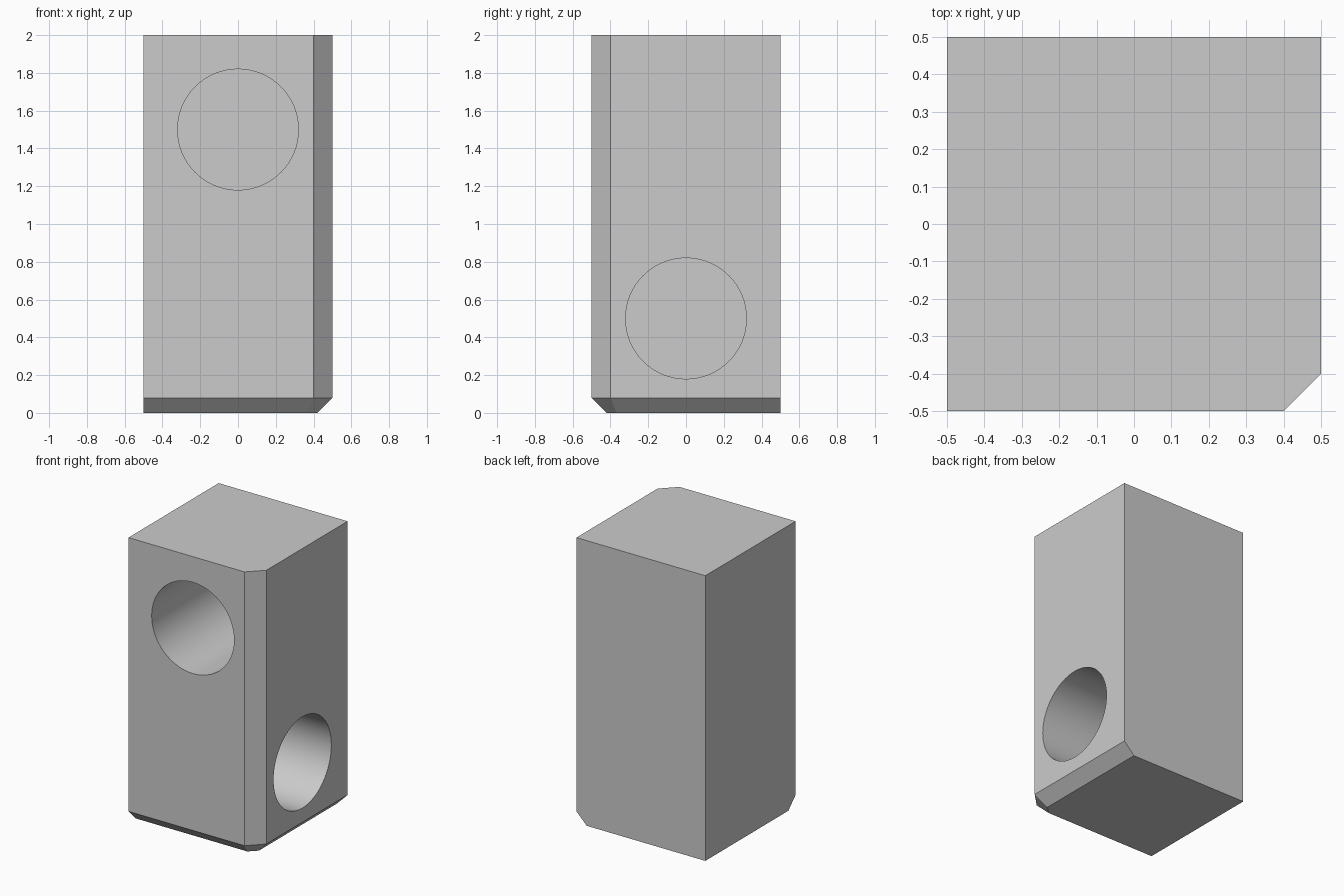
import bpy, bmesh, math
from mathutils import Matrix

cube = bpy.data.objects.get("Cube")
if cube:
    bpy.data.objects.remove(cube, do_unlink=True)

grey = bpy.data.materials.new("light grey")
grey.use_nodes = True
colour = (0.6, 0.6, 0.6, 1)
grey.diffuse_color = colour
grey.node_tree.nodes["Principled BSDF"].inputs["Base Color"].default_value = colour


def make_object(name, bm):
    bmesh.ops.recalc_face_normals(bm, faces=bm.faces)
    mesh = bpy.data.meshes.new(name)
    bm.to_mesh(mesh)
    bm.free()
    mesh.materials.append(grey)
    obj = bpy.data.objects.new(name, mesh)
    bpy.context.collection.objects.link(obj)
    return obj


# Block: square column with one chamfered upright corner
W, H, CORNER, FOOT = 0.5, 2.0, 0.1, 0.08
outline = [(-W, -W), (W - CORNER, -W), (W, CORNER - W), (W, W), (-W, W)]
bm = bmesh.new()
base = bm.faces.new([bm.verts.new((x, y, 0)) for x, y in outline])
top = bmesh.ops.extrude_face_region(bm, geom=[base])["geom"]
bmesh.ops.translate(bm, vec=(0, 0, H),
                    verts=[v for v in top if isinstance(v, bmesh.types.BMVert)])
bmesh.ops.recalc_face_normals(bm, faces=bm.faces)


# Chamfer the bottom along the front, corner and right side
def is_foot(edge):
    mid = (edge.verts[0].co + edge.verts[1].co) / 2
    return all(v.co.z < 0.01 for v in edge.verts) and mid.x - mid.y > 0.4 and mid.y < 0.1 and mid.x > -0.1


bmesh.ops.bevel(bm, geom=[e for e in bm.edges if is_foot(e)], offset=FOOT,
                offset_type='OFFSET', segments=1, profile=0.5, affect='EDGES')
block = make_object("block", bm)

# Blind round sockets: upper one in the front, lower one in the right side
RADIUS, DEPTH = 0.32, 0.8
sockets = [("front_socket_cutter", (0, -W, 1.5), Matrix.Rotation(math.pi / 2, 4, 'X')),
           ("side_socket_cutter", (W, 0, 0.5), Matrix.Rotation(math.pi / 2, 4, 'Y'))]
cutters = []
for name, place, turn in sockets:
    bm = bmesh.new()
    bmesh.ops.create_cone(bm, cap_ends=True, segments=64, radius1=RADIUS, radius2=RADIUS,
                          depth=2 * DEPTH, matrix=Matrix.Translation(place) @ turn)
    cutter = make_object(name, bm)
    cutter.hide_render = True
    cutters.append(cutter)
    cut = block.modifiers.new(name, 'BOOLEAN')
    cut.operation = 'DIFFERENCE'
    cut.solver = 'EXACT'
    cut.object = cutter

# Apply the cuts, drop the cutters and smooth only the round walls
for o in bpy.context.selected_objects:
    o.select_set(False)
bpy.context.view_layer.objects.active = block
block.select_set(True)
for cutter in cutters:
    bpy.ops.object.modifier_apply(modifier=cutter.name)
    bpy.data.objects.remove(cutter, do_unlink=True)
bpy.ops.object.shade_smooth_by_angle(angle=math.radians(20))
